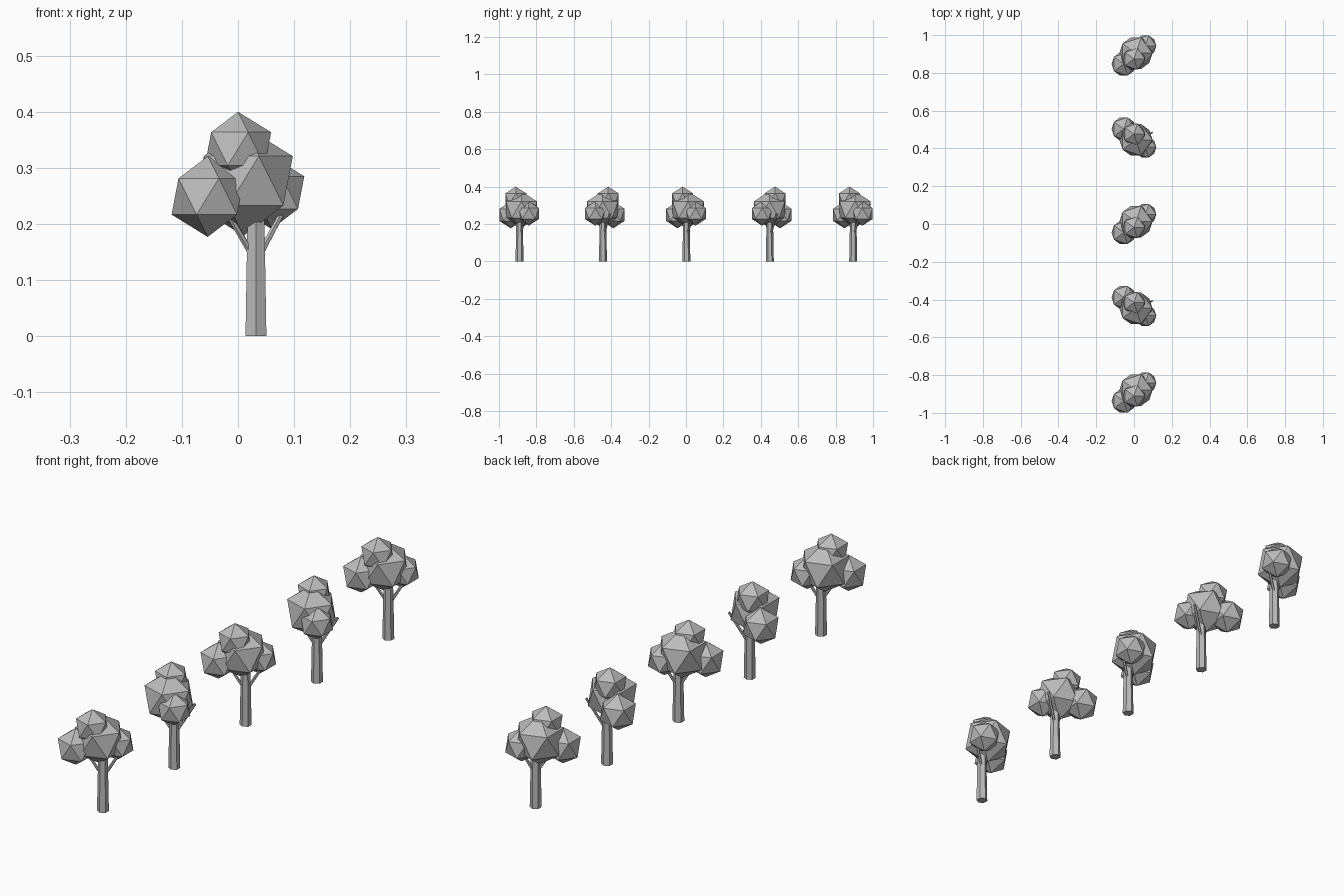
import bpy
from mathutils import Vector

cube = bpy.data.objects.get("Cube")
if cube:
    bpy.data.objects.remove(cube, do_unlink=True)

# One plain grey for everything
grey = bpy.data.materials.new("plain_grey")
grey.use_nodes = True
colour = (0.5, 0.5, 0.5, 1)
grey.diffuse_color = colour
grey.node_tree.nodes["Principled BSDF"].inputs["Base Color"].default_value = colour


def finish(name):
    obj = bpy.context.object
    obj.name = name
    obj.data.materials.append(grey)
    return obj


def limb(name, start, end, r_start, r_end, sides=6):
    """Tapered low-poly stick between two points."""
    start, end = Vector(start), Vector(end)
    axis = end - start
    bpy.ops.mesh.primitive_cone_add(
        vertices=sides, radius1=r_start, radius2=r_end, depth=axis.length,
        location=(start + end) / 2,
        rotation=axis.to_track_quat('Z', 'Y').to_euler())
    return finish(name)


def leaf_ball(name, centre, radius):
    bpy.ops.mesh.primitive_ico_sphere_add(subdivisions=1, radius=radius, location=centre)
    return finish(name)


# Leaf clumps: name, centre relative to the trunk row, radius
CLUMPS = [
    ("main_leaves", (0.01, 0.01, 0.277), 0.098),
    ("top_leaves", (0.0, -0.02, 0.334), 0.066),
    ("low_leaves", (-0.054, -0.047, 0.249), 0.072),
    ("side_leaves", (0.06, 0.049, 0.256), 0.065),
]
SPACING = 0.446
TRUNK_X = 0.032
MIRROR_Y = 0.004

# Row of five trees; every second crown is mirrored front to back
for i in range(5):
    y0 = (i - 2) * SPACING + 0.002
    tag = f"_{i + 1}"

    # Trunk and two branches
    limb("trunk" + tag, (TRUNK_X, y0, 0), (TRUNK_X, y0, 0.26), 0.0215, 0.0165)
    limb("side_branch" + tag, (0.035, y0 + 0.003, 0.138),
         (0.097, y0 + 0.037, 0.255), 0.006, 0.005)
    limb("low_branch" + tag, (0.029, y0, 0.138),
         (-0.033, y0 - 0.03, 0.245), 0.006, 0.005)

    # Crown
    for name, (x, y, z), radius in CLUMPS:
        if i % 2:
            y = 2 * MIRROR_Y - y
        leaf_ball(name + tag, (x, y0 + y, z), radius)
